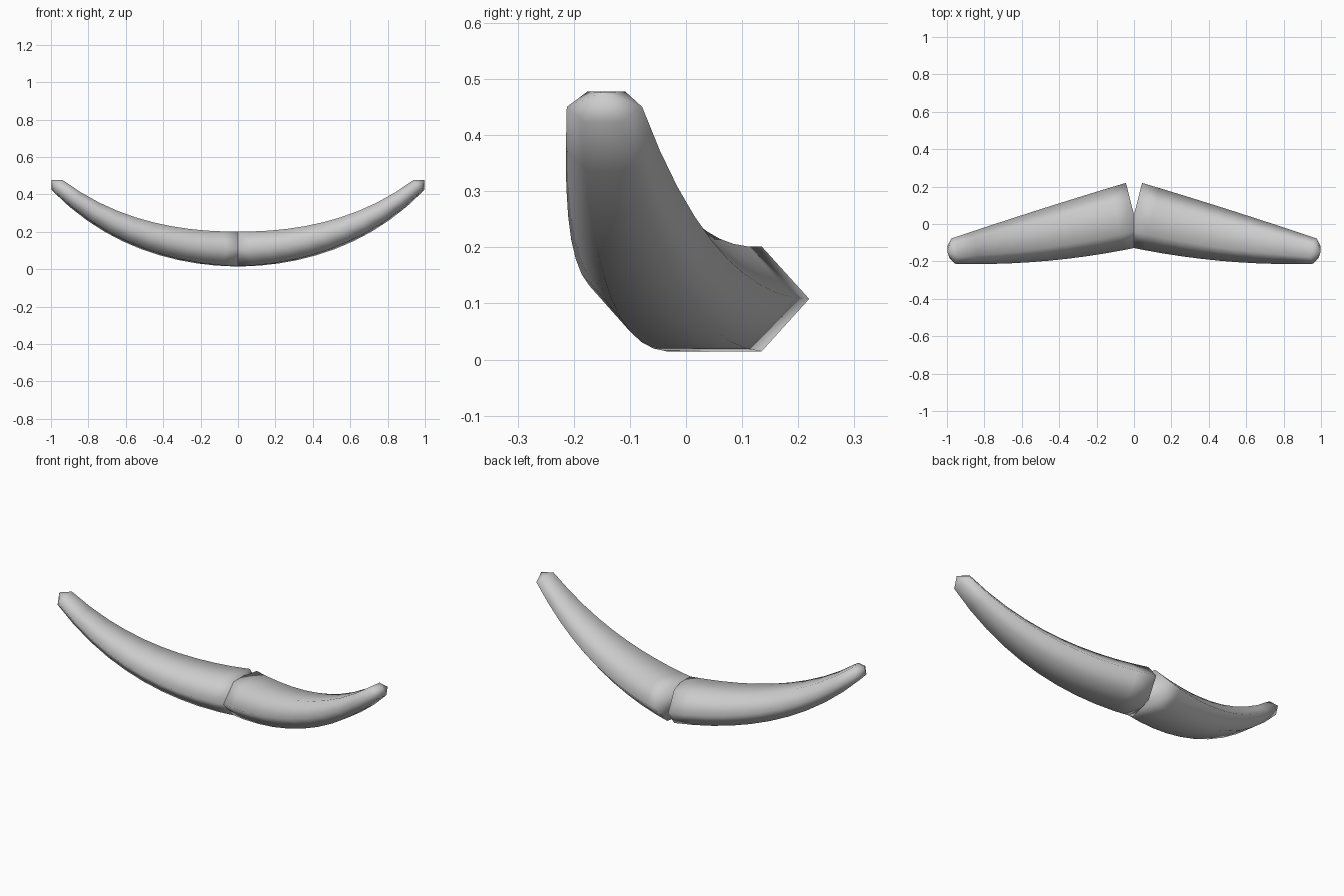
import bpy, bmesh
from math import cos, sin, pi
from mathutils import Vector

cube = bpy.data.objects.get("Cube")
if cube:
    bpy.data.objects.remove(cube, do_unlink=True)

SIDES, RINGS, LENGTH, FLATNESS = 6, 11, 0.968, 0.617

grey = bpy.data.materials.new("light_grey")
grey.use_nodes = True
colour = (0.6, 0.6, 0.6, 1)
grey.diffuse_color = colour
grey.node_tree.nodes["Principled BSDF"].inputs["Base Color"].default_value = colour


def centre(x):
    """Centre line, sweeping forward and up towards the tip."""
    return Vector((x, 0.05 - 0.255 * x + 0.055 * x**2,
                   0.108 + 0.279 * x**2 + 0.092 * x**4))


def radius(x):
    return 0.175 - 0.04 * x - 0.073 * x**2


def make_horn(name, side):
    bm = bmesh.new()
    rings = []
    for i in range(RINGS):
        x = LENGTH * i / (RINGS - 1)
        along = (centre(x + 0.01) - centre(x - 0.01)).normalized()
        across = Vector((-along.y, along.x, 0)).normalized()
        up = along.cross(across)
        ring = []
        for k in range(SIDES):
            a = 2 * pi * k / SIDES
            p = centre(x) + radius(x) * (across * cos(a) + up * FLATNESS * sin(a))
            ring.append(bm.verts.new((p.x * side, p.y, p.z)))
        rings.append(ring)

    # Tapered flattened tube
    for r, s in zip(rings, rings[1:]):
        for k in range(SIDES):
            n = (k + 1) % SIDES
            bm.faces.new((r[k], r[n], s[n], s[k]))

    # Flat base and blunt pointed tip
    bm.faces.new(rings[0])
    p = centre(LENGTH) + along * 0.04
    tip = bm.verts.new((p.x * side, p.y, p.z))
    for k in range(SIDES):
        bm.faces.new((rings[-1][k], rings[-1][(k + 1) % SIDES], tip))

    bmesh.ops.recalc_face_normals(bm, faces=bm.faces)
    for f in bm.faces:
        f.smooth = True
    mesh = bpy.data.meshes.new(name)
    bm.to_mesh(mesh)
    bm.free()
    mesh.materials.append(grey)
    obj = bpy.data.objects.new(name, mesh)
    bpy.context.collection.objects.link(obj)


make_horn("left_horn", 1)
make_horn("right_horn", -1)
